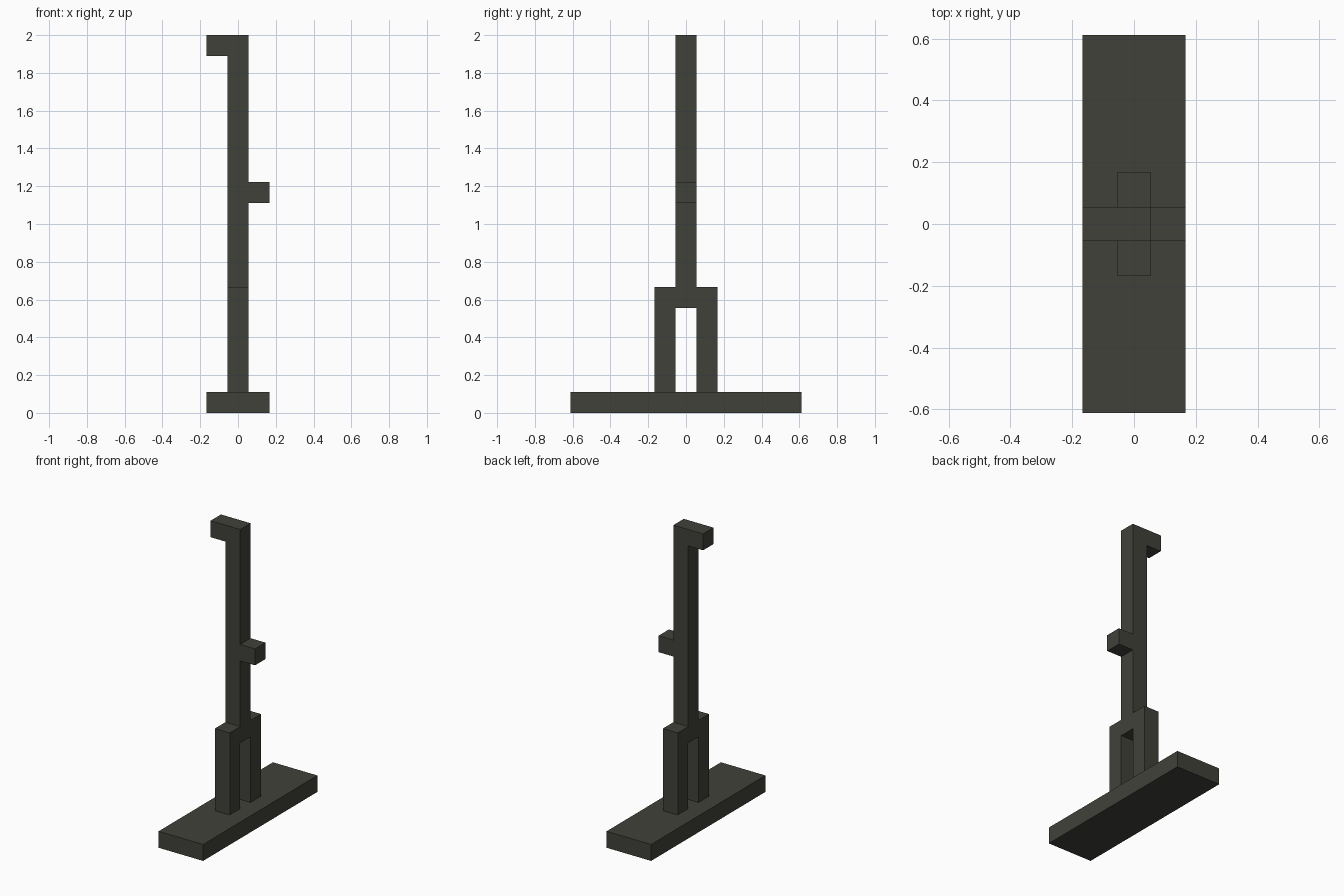
import bpy
import bmesh

cube = bpy.data.objects.get("Cube")
if cube:
    bpy.data.objects.remove(cube, do_unlink=True)

U = 1 / 9  # one block of the design

mat = bpy.data.materials.new("dark olive grey")
mat.use_nodes = True
colour = (0.053, 0.053, 0.042, 1)
mat.diffuse_color = colour
bsdf = next(n for n in mat.node_tree.nodes if n.type == 'BSDF_PRINCIPLED')
bsdf.inputs["Base Color"].default_value = colour
bsdf.inputs["Roughness"].default_value = 0.8


def extrude_profile(name, outline, y0, y1):
    """Extrude an x-z outline (in blocks) from y0 to y1."""
    bm = bmesh.new()
    face = bm.faces.new([bm.verts.new((x * U, y0 * U, z * U)) for x, z in outline])
    out = bmesh.ops.extrude_face_region(bm, geom=[face])
    verts = [v for v in out["geom"] if isinstance(v, bmesh.types.BMVert)]
    bmesh.ops.translate(bm, verts=verts, vec=(0, (y1 - y0) * U, 0))
    bmesh.ops.recalc_face_normals(bm, faces=bm.faces)
    mesh = bpy.data.meshes.new(name)
    bm.to_mesh(mesh)
    bm.free()
    mesh.materials.append(mat)
    obj = bpy.data.objects.new(name, mesh)
    bpy.context.collection.objects.link(obj)
    return obj


def rectangle(x0, x1, z0, z1):
    return [(x0, z0), (x1, z0), (x1, z1), (x0, z1)]


# Flat foot plate
extrude_profile("base", rectangle(-1.5, 1.5, 0, 1), -5.5, 5.5)

# Post with the side peg and the top hook in one outline
post = [(-0.5, 5), (0.5, 5), (0.5, 10), (1.5, 10), (1.5, 11), (0.5, 11),
        (0.5, 18), (-1.5, 18), (-1.5, 17), (-0.5, 17)]
extrude_profile("post", post, -0.5, 0.5)

# Pair of legs gripping the foot of the post
for name, y in (("front_leg", -1.5), ("back_leg", 0.5)):
    extrude_profile(name, rectangle(-0.5, 0.5, 1, 6), y, y + 1)
